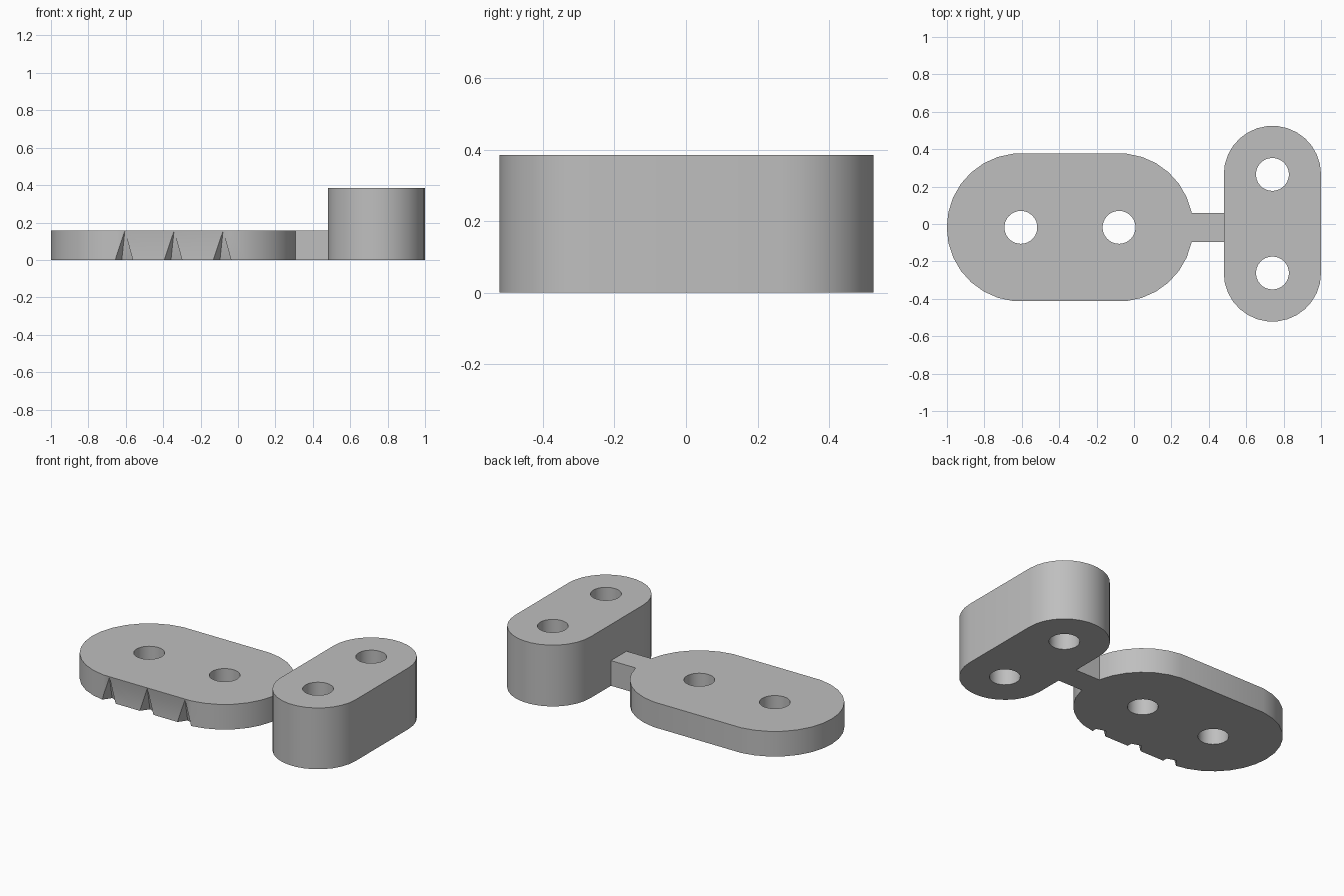
import bpy
import bmesh
from math import pi, sin, cos, radians
from mathutils import Matrix

if "Cube" in bpy.data.objects:
    bpy.data.objects.remove(bpy.data.objects["Cube"])

grey = bpy.data.materials.new("plain_grey")
grey.use_nodes = True
colour = (0.52, 0.52, 0.52, 1)
grey.diffuse_color = colour
grey.node_tree.nodes["Principled BSDF"].inputs["Base Color"].default_value = colour

SIDES = 30


def add_object(name, bm):
    bmesh.ops.recalc_face_normals(bm, faces=bm.faces)
    mesh = bpy.data.meshes.new(name)
    bm.to_mesh(mesh)
    bm.free()
    mesh.materials.append(grey)
    obj = bpy.data.objects.new(name, mesh)
    bpy.context.collection.objects.link(obj)
    return obj


def slab(name, ends, radius, height):
    """Rounded slab: two equal discs joined by straight sides."""
    bm = bmesh.new()
    pts = [bm.verts.new((cx + radius * cos(2 * pi * i / SIDES),
                         cy + radius * sin(2 * pi * i / SIDES), 0))
           for cx, cy in ends for i in range(SIDES)]
    # Walk each disc's outer half, facing away from the other disc
    (ax, ay), (bx, by) = ends
    cx, cy = (ax + bx) / 2, (ay + by) / 2
    dx, dy = bx - ax, by - ay
    keep = []
    for k, (ex, ey) in enumerate(ends):
        sign = 1 if k else -1
        for v in pts[k * SIDES:(k + 1) * SIDES]:
            if sign * ((v.co.x - ex) * dx + (v.co.y - ey) * dy) > -1e-6:
                keep.append(v)
    for v in set(pts) - set(keep):
        bm.verts.remove(v)
    from math import atan2
    keep.sort(key=lambda v: atan2(v.co.y - cy, v.co.x - cx))
    base = bm.faces.new(keep)
    top = bmesh.ops.extrude_face_region(bm, geom=[base])["geom"]
    bmesh.ops.translate(bm, vec=(0, 0, height),
                        verts=[g for g in top if isinstance(g, bmesh.types.BMVert)])
    return add_object(name, bm)


def cone(name, x, y, z0, z1, r0, r1, sides, turn=0):
    bm = bmesh.new()
    place = Matrix.Translation((x, y, (z0 + z1) / 2)) @ Matrix.Rotation(turn, 4, "Z")
    bmesh.ops.create_cone(bm, cap_ends=True, segments=sides, radius1=r0,
                          radius2=r1, depth=z1 - z0, matrix=place)
    bmesh.ops.remove_doubles(bm, verts=bm.verts, dist=1e-5)
    obj = add_object(name, bm)
    obj.hide_render = True
    return obj


def select_only(obj):
    bpy.ops.object.select_all(action="DESELECT")
    obj.select_set(True)
    bpy.context.view_layer.objects.active = obj


def cut(obj, cutter):
    mod = obj.modifiers.new("cut", "BOOLEAN")
    mod.operation = "DIFFERENCE"
    mod.solver = "EXACT"
    mod.object = cutter
    select_only(obj)
    bpy.ops.object.modifier_apply(modifier=mod.name)
    bpy.data.objects.remove(cutter)


# Low plate and tall block, each with two holes
plate_ends = [(-0.605, -0.018), (-0.08, -0.018)]
block_ends = [(0.74, -0.262), (0.74, 0.265)]
plate = slab("low_plate", plate_ends, 0.396, 0.158)
block = slab("tall_block", block_ends, 0.26, 0.385)
for part, ends in ((plate, plate_ends), (block, block_ends)):
    for x, y in ends:
        cut(part, cone("hole_cutter", x, y, -0.1, 0.6, 0.088, 0.088, SIDES))

# Pointed notches along the plate's front edge
for x in (-0.605, -0.342, -0.08):
    cut(plate, cone("notch_cutter", x, -0.412, -0.0155, 0.155, 0.058, 0, 5, pi / 2))

# Neck joining plate and block
bm = bmesh.new()
bmesh.ops.create_cube(bm, size=1)
bmesh.ops.scale(bm, vec=(0.18, 0.155, 0.158), verts=bm.verts)
bmesh.ops.translate(bm, vec=(0.395, -0.018, 0.079), verts=bm.verts)
neck = add_object("neck", bm)

for part in (plate, block, neck):
    select_only(part)
    bpy.ops.object.shade_smooth_by_angle(angle=radians(30))
